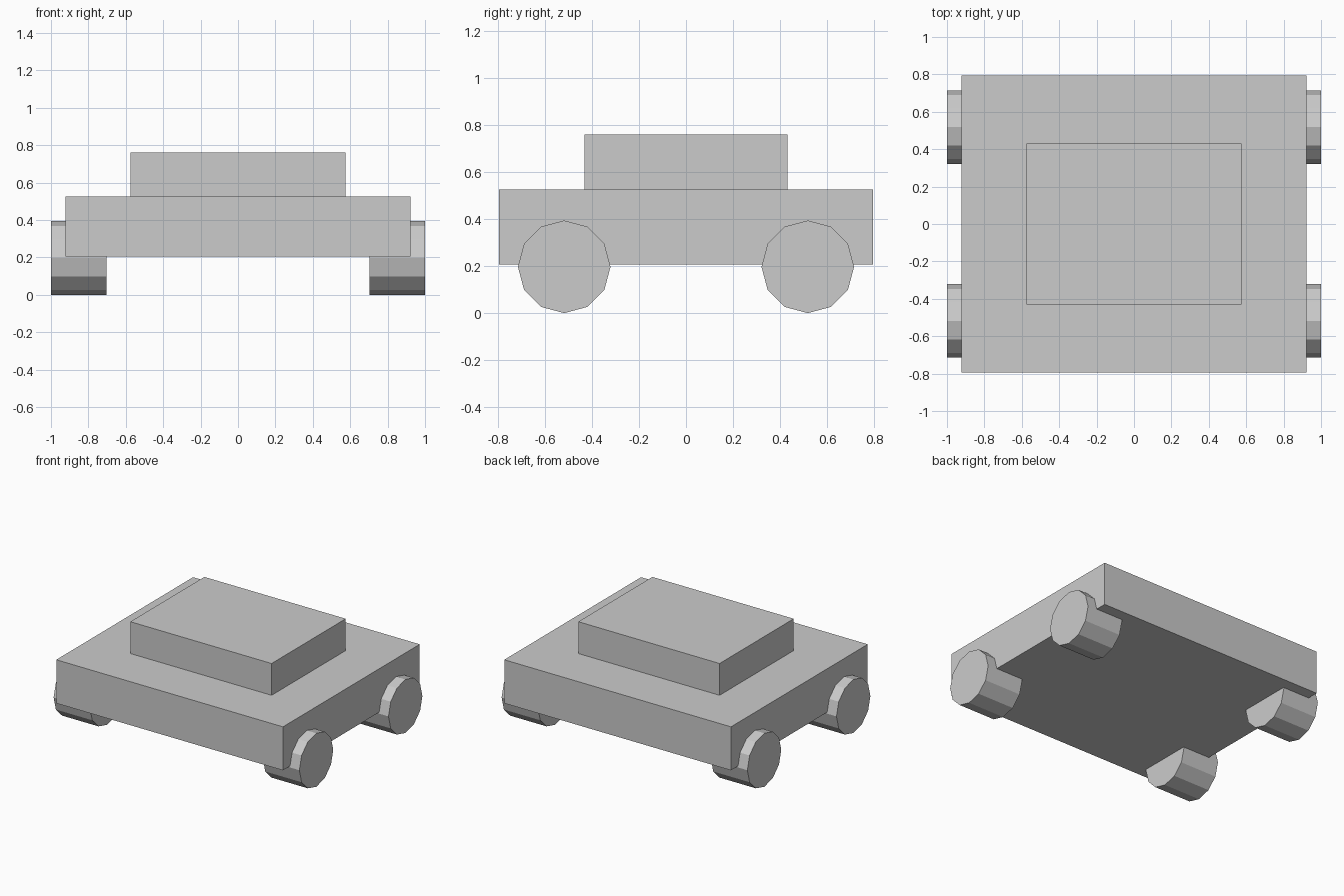
import bpy
from math import pi

if "Cube" in bpy.data.objects:
    bpy.data.objects.remove(bpy.data.objects["Cube"])


def box(name, size, z_min, z_max):
    """Box centred on x and y, spanning z_min to z_max."""
    bpy.ops.mesh.primitive_cube_add(size=1, location=(0, 0, (z_min + z_max) / 2))
    ob = bpy.context.object
    ob.name = name
    ob.scale = (size[0], size[1], z_max - z_min)
    bpy.ops.object.transform_apply(location=False, rotation=False, scale=True)
    return ob


def wheel(name, x, y):
    """Twelve-sided cylinder with its axle along x and a corner at the top."""
    bpy.ops.mesh.primitive_cylinder_add(
        vertices=12, radius=0.197, depth=0.296,
        location=(x, y, 0.197), rotation=(0, pi / 2, 0))
    bpy.context.object.name = name


# Body and cabin
box("car_body", (1.845, 1.59), 0.206, 0.526)
box("car_cabin", (1.15, 0.862), 0.526, 0.76)

# Four wheels
for side, x in (("left", -0.852), ("right", 0.852)):
    for end, y in (("front", -0.518), ("back", 0.518)):
        wheel(f"{end}_{side}_wheel", x, y)
